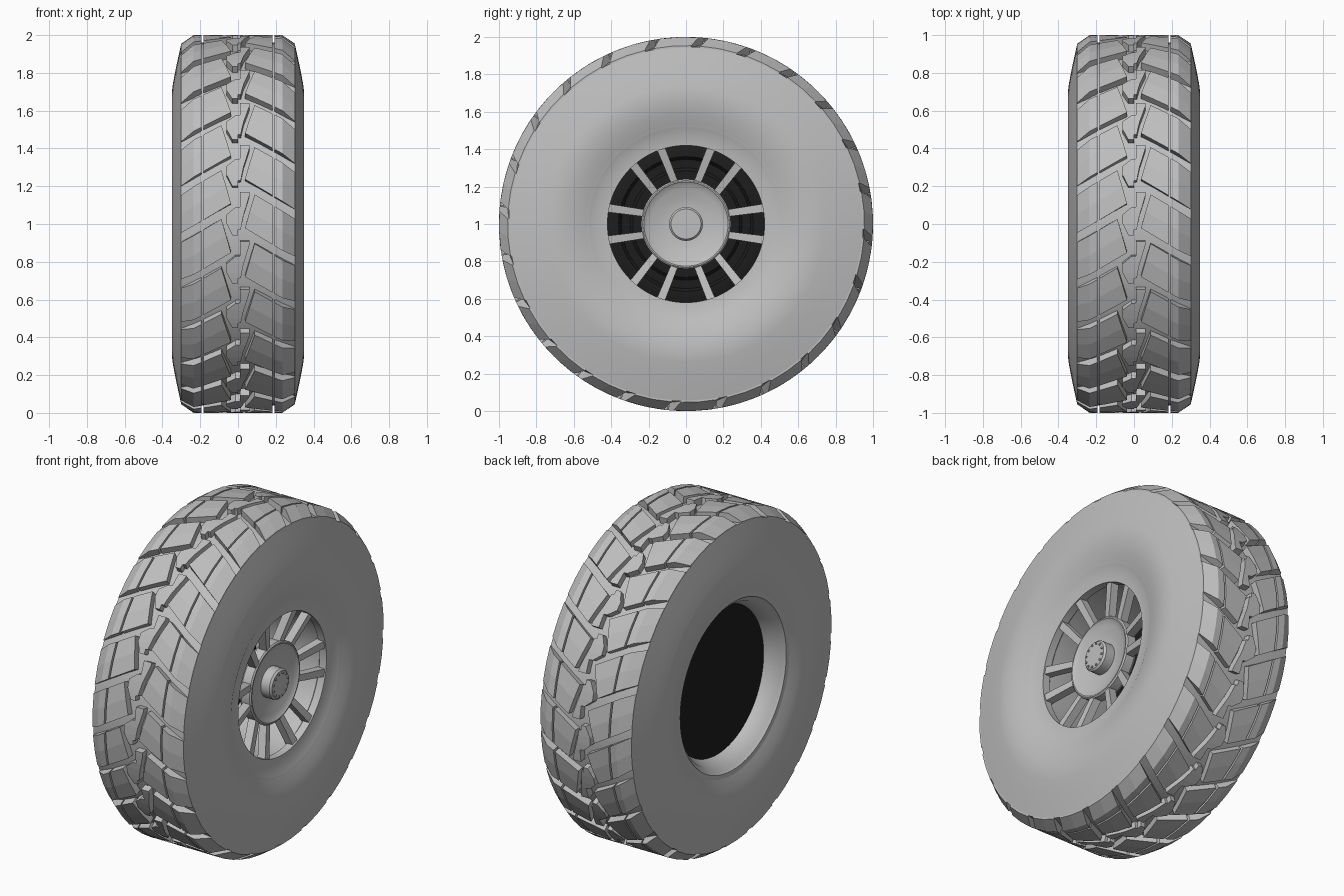
import bpy, bmesh, math

if "Cube" in bpy.data.objects:
    bpy.data.objects.remove(bpy.data.objects["Cube"])

def material(name, v):
    m = bpy.data.materials.new(name)
    m.diffuse_color = (v, v, v, 1)
    m.use_nodes = True
    m.node_tree.nodes["Principled BSDF"].inputs["Base Color"].default_value = m.diffuse_color
    return m

GREY = material("wheel grey", 0.52)
BLACK = material("inner black", 0.012)

def P(x, r, t):
    """Point on the wheel: t = 0 faces front, rising upward."""
    return (x, -r * math.cos(t), 1 + r * math.sin(t))

def finish(bm, name, mat, smooth=True):
    bmesh.ops.remove_doubles(bm, verts=bm.verts, dist=1e-5)
    bmesh.ops.recalc_face_normals(bm, faces=bm.faces)
    me = bpy.data.meshes.new(name)
    bm.to_mesh(me)
    bm.free()
    me.materials.append(mat)
    ob = bpy.data.objects.new(name, me)
    bpy.context.collection.objects.link(ob)
    if smooth:
        bpy.ops.object.select_all(action='DESELECT')
        ob.select_set(True)
        bpy.context.view_layer.objects.active = ob
        bpy.ops.object.shade_smooth_by_angle(angle=math.radians(30))
    return ob

def lathe(name, profile, mat, n=96, closed=True):
    bm = bmesh.new()
    rings = [[bm.verts.new(P(x, max(r, 1e-6), 2 * math.pi * i / n)) for i in range(n)]
             for x, r in profile]
    pairs = list(zip(rings, rings[1:])) + ([(rings[-1], rings[0])] if closed else [])
    for a, b in pairs:
        for i in range(n):
            j = (i + 1) % n
            bm.faces.new((a[i], a[j], b[j], b[i]))
    return finish(bm, name, mat)

# Tyre carcass: mirrored half profile, closed underneath the rim
half = [(0.19, 0.96), (0.27, 0.95), (0.302, 0.948), (0.328, 0.83), (0.345, 0.74),
        (0.35, 0.70), (0.348, 0.65), (0.338, 0.59), (0.318, 0.53), (0.28, 0.50)]
lathe("tyre_carcass", [(-x, r) for x, r in reversed(half)] + half, GREY)

# Rim: front ring, barrel and rear lip
lathe("rim", [(0.30, 0.535), (0.318, 0.53), (0.314, 0.515), (0.302, 0.49), (0.296, 0.42),
              (0.25, 0.42), (0.24, 0.432), (-0.20, 0.436), (-0.285, 0.475), (-0.30, 0.495),
              (-0.315, 0.505), (-0.318, 0.53), (-0.30, 0.535), (-0.27, 0.50), (0.27, 0.50)], GREY)

# Dark stepped disc deep inside the barrel
lathe("inner_disc", [(-0.21, 0.0), (-0.21, 0.44), (-0.18, 0.434), (-0.165, 0.40), (-0.165, 0.36),
                     (-0.185, 0.345), (-0.185, 0.30), (-0.17, 0.285), (-0.17, 0.0)],
      BLACK, closed=False)

# Dished hub and its centre cap
lathe("hub", [(0.17, 0.0), (0.17, 0.225), (0.19, 0.24), (0.245, 0.24), (0.252, 0.232),
              (0.252, 0.225), (0.247, 0.22), (0.238, 0.19), (0.222, 0.14), (0.215, 0.09),
              (0.215, 0.0)], GREY, 64, closed=False)
lathe("hub_cap", [(0.20, 0.0), (0.20, 0.09), (0.272, 0.09), (0.283, 0.08), (0.283, 0.0)],
      GREY, 48, closed=False)

# Small bolts around the cap
bm = bmesh.new()
for k in range(12):
    a = 2 * math.pi * (k + 0.5) / 12
    cx, cy, cz = P(0, 0.068, a)
    r = 0.0065
    ring = [[bm.verts.new((x, cy + r * math.cos(i * math.pi / 4), cz + r * math.sin(i * math.pi / 4)))
             for i in range(8)] for x in (0.28, 0.289)]
    bm.faces.new(ring[1])
    for i in range(8):
        j = (i + 1) % 8
        bm.faces.new((ring[0][i], ring[0][j], ring[1][j], ring[1][i]))
finish(bm, "cap_bolts", GREY, False)

# Six pairs of spokes, sloping from the rim face in to the hub
bm = bmesh.new()
for k in range(6):
    for s in (-1, 1):
        a = k * math.pi / 3
        box = []
        for r, off, w, x in ((0.22, 0.058, 0.019, 0.245), (0.432, 0.088, 0.023, 0.292)):
            for dx, dw in ((0, -w), (0, w), (-0.05, w), (-0.05, -w)):
                y, z = r, s * off + dw
                box.append(bm.verts.new((x + dx, y * math.cos(a) - z * math.sin(a),
                                         1 + y * math.sin(a) + z * math.cos(a))))
        for i in range(4):
            j = (i + 1) % 4
            bm.faces.new((box[i], box[j], box[4 + j], box[4 + i]))
        bm.faces.new(box[:4])
        bm.faces.new(box[4:])
finish(bm, "spokes", GREY, False)

# Tread lugs: each one is a stack of rows (x_start, x_end, angle)
N = 24
PITCH = 2 * math.pi / N

def lug(bm, rows, turn, side=1, skew=0.0):
    def pt(x, t, base):
        top = 1.0 - max(0, x - 0.235) * 0.68
        return bm.verts.new(P(side * x, 0.93 if base else top, turn + t - skew * abs(x)))
    q = [[pt(a, t, 0), pt(b, t, 0), pt(b, t, 1), pt(a, t, 1)] for a, b, t in rows]
    for u, v in zip(q, q[1:]):
        for i in range(4):
            j = (i + 1) % 4
            bm.faces.new((u[i], u[j], v[j], v[i]))
    bm.faces.new(q[0])
    bm.faces.new(q[-1])

H = 0.21
centre = [(-0.03, 0.0, -0.06), (-0.045, 0.0, -0.03), (-0.045, 0.015, -0.029),
          (-0.06, 0.02, 0.0), (-0.06, 0.03, 0.05), (-0.012, 0.043, 0.09),
          (0.01, 0.043, 0.091), (0.01, 0.06, 0.15), (0.01, 0.06, 0.17)]
middle = [(0.037, 0.183, 0.0), (0.062, 0.183, H / 2), (0.088, 0.183, H)]
shoulder = [[(a, b, t) for t in (0, H / 2, H)] for a, b in ((0.193, 0.235), (0.235, 0.303))]

for name, parts in (("centre_lugs", None), ("middle_lugs", [middle]), ("shoulder_lugs", shoulder)):
    bm = bmesh.new()
    for k in range(N):
        if parts is None:
            lug(bm, centre, k * PITCH)
            continue
        for side, shift in ((1, 0.0), (-1, PITCH / 2)):
            for rows in parts:
                lug(bm, rows, k * PITCH + shift, side, 0.6)
    # lugs are separate solids, so only normals need fixing
    finish(bm, name, GREY, False)
